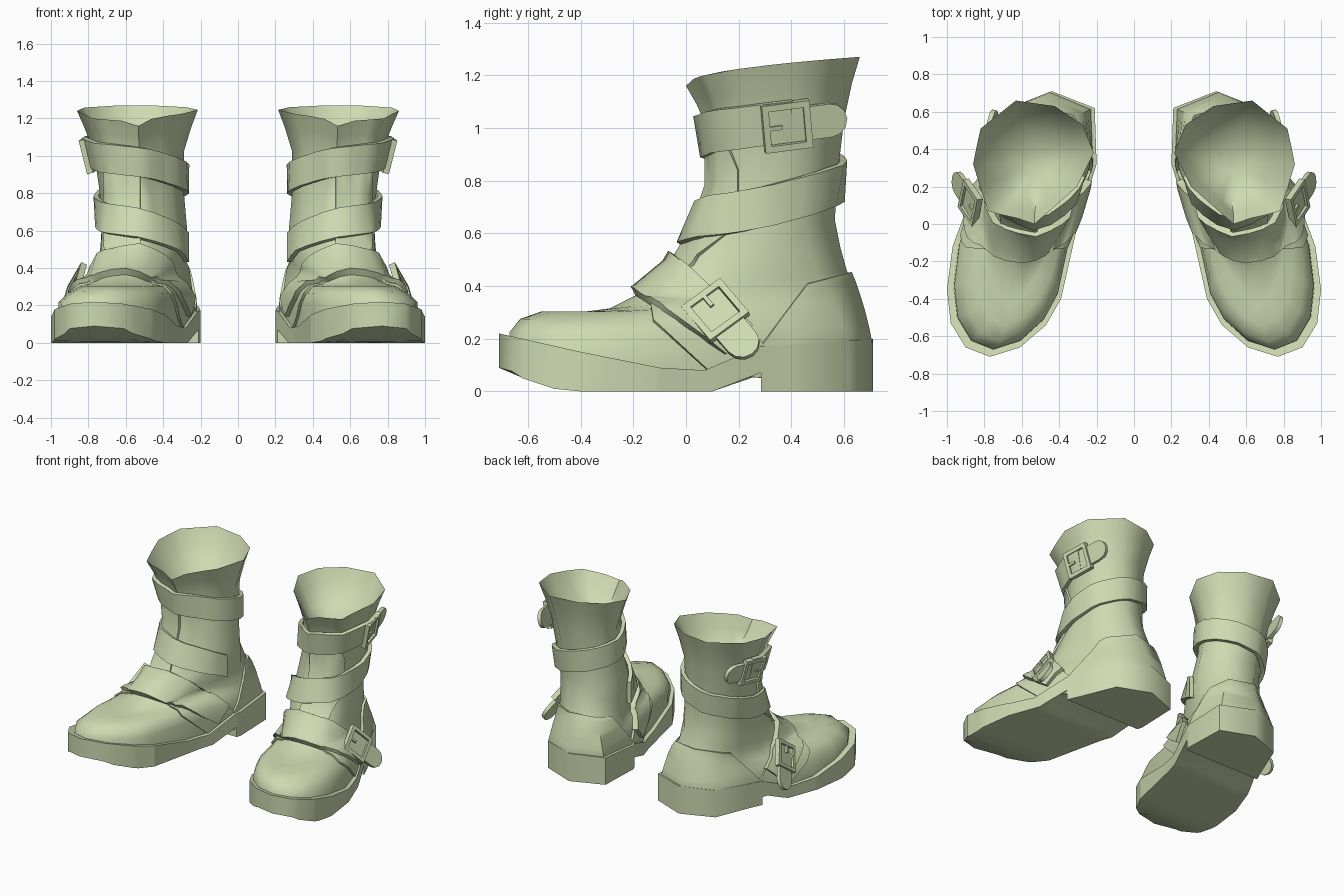
import bpy, bmesh, math
from mathutils import Vector, Matrix
from mathutils.bvhtree import BVHTree

if "Cube" in bpy.data.objects:
    bpy.data.objects.remove(bpy.data.objects["Cube"])

leather = bpy.data.materials.new("pale_green_leather")
leather.diffuse_color = (0.62, 0.70, 0.44, 1)
leather.use_nodes = True
leather.node_tree.nodes["Principled BSDF"].inputs["Base Color"].default_value = leather.diffuse_color
parts = []

# Plan outlines of one boot: the sole and the shaft opening, toe first
SOLE = [(.77, -.71), (.90, -.66), (.98, -.53), (1.0, -.35), (.97, -.12), (.87, .15), (.76, .40),
        (.67, .62), (.44, .71), (.21, .62), (.20, .32), (.30, 0), (.39, -.40), (.47, -.54), (.61, -.66)]
RIM = [(.53, 0), (.62, .03), (.71, .05), (.78, .07), (.82, .19), (.86, .32), (.84, .42),
       (.82, .51), (.63, .66), (.42, .63), (.27, .53), (.21, .38), (.30, .20), (.38, .13), (.46, .06)]


def finish(name, bm, thickness=0):
    """Turn a bmesh into an object, thicken it outwards and mirror it to the other boot."""
    me = bpy.data.meshes.new(name)
    bm.to_mesh(me)
    ob = bpy.data.objects.new(name, me)
    bpy.context.collection.objects.link(ob)
    me.materials.append(leather)
    if thickness:
        m = ob.modifiers.new("thickness", 'SOLIDIFY')
        m.thickness, m.offset = thickness, 1
    ob.modifiers.new("pair", 'MIRROR').use_mirror_merge = False
    parts.append(ob)
    return ob


def lerp_table(table, x):
    if x <= table[0][0]:
        return table[0][1]
    for (a, p), (b, q) in zip(table, table[1:]):
        if x <= b:
            return p + (q - p) * (x - a) / (b - a)
    return table[-1][1]


def ring(w, x0, x1, y0, y1, zf, zb, taper=0):
    """Blend the two outlines, fit them to a box, slope front to back, narrow the toe."""
    pts = []
    for s, r in zip(SOLE, RIM):
        fx = (1 - w) * (s[0] - .2) / .8 + w * (r[0] - .21) / .65
        fy = (1 - w) * (s[1] + .71) / 1.42 + w * r[1] / .66
        t = fy ** .45 if w == 1 else fy
        x = x0 + fx * (x1 - x0)
        x = .68 + (x - .68) * (1 - taper * max(0, 1 - fy * 1.4))
        pts.append((x, y0 + fy * (y1 - y0), zf + (zb - zf) * t))
    return pts


def loft(rows, cap=False):
    bm = bmesh.new()
    rings = [[bm.verts.new(p) for p in ring(*r)] for r in rows]
    n = len(SOLE)
    for a, b in zip(rings, rings[1:]):
        for i in range(n):
            j = (i + 1) % n
            bm.faces.new((a[i], a[j], b[j], b[i]))
    if cap:
        bm.faces.new(rings[-1])
    return bm


def cut(bm, co, no):
    """Keep only the side the normal points to."""
    bmesh.ops.bisect_plane(bm, geom=bm.verts[:] + bm.edges[:] + bm.faces[:],
                           plane_co=co, plane_no=no, clear_inner=True)


# Upper: foot and shaft in one skin
body = loft([
    (0, .24, .965, -.675, .67, .13, .02),
    (0, .235, .96, -.67, .69, .225, .19),
    (.06, .235, .93, -.63, .68, .275, .24, .10),
    (.12, .24, .895, -.55, .665, .303, .30, .28),
    (.20, .24, .86, -.43, .65, .297, .35, .45),
    (.34, .24, .82, -.29, .63, .315, .41, .40),
    (.50, .25, .79, -.18, .61, .37, .46, .2),
    (.70, .255, .76, -.06, .585, .47, .55),
    (.85, .265, .74, .02, .565, .60, .65),
    (1, .29, .74, .08, .575, .78, .82),
    (1, .29, .77, .085, .60, .99, 1.03),
    (1, .25, .82, .04, .63, 1.09, 1.17),
    (1, .215, .86, .0, .66, 1.16, 1.27)])
tree = BVHTree.FromBMesh(body)
finish("boot_upper", body)

# Bowl-shaped lining seen through the opening
lining = loft([(1, .215, .86, .0, .66, 1.16, 1.27), (1, .27, .80, .06, .61, 1.09, 1.16),
               (1, .34, .71, .13, .52, 1.02, 1.07), (1, .45, .61, .25, .40, .99, 1.0)], cap=True)
bmesh.ops.reverse_faces(lining, faces=lining.faces[:])
finish("lining", lining)


def slab(z0, z1):
    """Upright prism over the sole outline."""
    bm = bmesh.new()
    f = bm.faces.new([bm.verts.new((x, y, z0)) for x, y in SOLE])
    top = bmesh.ops.extrude_face_region(bm, geom=[f])["geom"]
    for v in top:
        if isinstance(v, bmesh.types.BMVert):
            v.co.z = z1
    bmesh.ops.recalc_face_normals(bm, faces=bm.faces[:])
    return bm


# Sole with a turned-up toe, rounded tread edge and a raised arch
sole = slab(0, 1)
for y in (-.62, -.5, -.4, -.3, -.1, .07, .1, .28):
    bmesh.ops.bisect_plane(sole, geom=sole.verts[:] + sole.edges[:] + sole.faces[:],
                           plane_co=(0, y, 0), plane_no=(0, 1, 0))
top = [(-.71, .22), (-.4, .15), (-.1, .09), (.07, .08), (.28, .17), (.71, .2)]
edge = [(-.71, .12), (-.6, .075), (-.45, .04), (-.27, 0), (.1, 0), (.28, .07)]
tread = [(-.68, .09), (-.62, .05), (-.5, .01), (-.4, 0), (.1, 0), (.28, .07)]
rim_verts = set(sole.verts)
bottom = [f for f in sole.faces if f.calc_center_median().z < .01]
bmesh.ops.inset_region(sole, faces=bottom, thickness=.08, use_even_offset=True)
for v in sole.verts:
    table = top if v.co.z > .5 else edge if v in rim_verts and v.is_valid and any(
        abs(f.normal.z) < .5 for f in v.link_faces) else tread
    v.co.z = lerp_table(table, v.co.y)
finish("sole", sole)

# Heel block
heel = slab(0, .2)
cut(heel, (0, .285, 0), (0, 1, 0))
bmesh.ops.holes_fill(heel, edges=[e for e in heel.edges if e.is_boundary])
for v in heel.verts:
    if v.co.z > .1:
        v.co.z = lerp_table(top, v.co.y)
finish("heel", heel)


def patch(name, planes, thickness):
    """Leather panel lying on the upper, trimmed by planes."""
    bm = bmesh.new()
    bm.from_mesh(parts[0].data)
    for co, no in planes:
        cut(bm, co, no)
    finish(name, bm, thickness)


patch("heel_counter", [((0, .28, .17), (0, .24, -.18)), ((0, .46, .41), (0, .04, -.16))], .016)
patch("side_panel", [((0, -.12, .26), (0, .17, .19)), ((0, -.13, .3), (0, 1, .15)),
                     ((0, 0, .38), (0, 0, -1)), ((0, .2, .27), (0, -1, -1))], .014)
patch("instep_strap", [((0, -.2, .37), (0, .22, .33)), ((0, 0, .48), (0, -1, -1)),
                       ((0, .2, .2), (0, -1, 1))], .04)
patch("front_tongue", [((.52, 0, 0), (1, 0, 0)), ((.71, 0, 0), (-1, 0, 0)), ((0, 0, 1.0), (0, 0, -1)),
                       ((0, .2, 0), (0, -1, 0)), ((0, 0, .4), (0, 0, 1))], .014)

# Long strap winding down from the upper buckle, round the back, to the inner ankle
heights = [(-525, .51), (-500, .56), (-450, .635), (-360, .71), (-270, .80), (-180, .89), (-90, .97), (15, 1.03)]
wrap = bmesh.new()
prev = None
for k in range(37):
    deg = 15 - 15 * k
    a = math.radians(deg)
    d = Vector((math.cos(a), math.sin(a), 0))
    z = lerp_table(heights, deg)
    pair = []
    for dz in (-.078, .078):
        hit = tree.ray_cast(Vector((.54, .33, z + dz)), d)[0]
        pair.append(wrap.verts.new(hit + d * .01))
    if prev:
        wrap.faces.new((pair[0], prev[0], prev[1], pair[1]))
    prev = pair
finish("winding_strap", wrap, .027)


def buckle(name, y, z, normal, along, lift, reach):
    """Square frame with a prong, and the rounded strap end passing through it."""
    n = Vector(normal).normalized()
    u = Vector(along)
    u = (u - n * u.dot(n)).normalized()
    v = n.cross(u)
    pos = tree.ray_cast(Vector((2, y, z)), Vector((-1, 0, 0)))[0] + n * lift
    frame = Matrix((u, v, n)).transposed().to_4x4()
    frame.translation = pos
    bm = bmesh.new()
    bars = [(-.08, 0, .025, .185), (.08, 0, .025, .185), (0, -.08, .185, .025),
            (0, .08, .185, .025), (-.05, 0, .06, .016)]
    for x, yy, sx, sy in bars:
        bmesh.ops.create_cube(bm, size=1, matrix=frame @ Matrix.Translation((x, yy, .012))
                              @ Matrix.Diagonal((sx, sy, .034, 1)))
    finish(name + "_buckle", bm)
    bm = bmesh.new()
    outline = [(-.07, -.065), (reach - .065, -.065)]
    outline += [(reach - .065 + .065 * math.cos(t), .065 * math.sin(t))
                for t in (math.radians(q) for q in (-60, -30, 0, 30, 60))]
    outline += [(reach - .065, .065), (-.07, .065)]
    bm.faces.new([bm.verts.new(frame @ Vector((x, yy, -.01))) for x, yy in outline])
    finish(name + "_strap_end", bm, .025)


buckle("upper", .375, 1.015, (.95, .2, -.22), (-.04, .23, .03), .025, .235)
buckle("lower", .12, .28, (.9, -.12, .42), (.1, .13, -.15), .05, .235)

# Bake modifiers and shade
for ob in parts:
    ob.select_set(True)
bpy.context.view_layer.objects.active = parts[0]
bpy.ops.object.convert(target='MESH')
bpy.ops.object.shade_smooth_by_angle(angle=math.radians(58))
